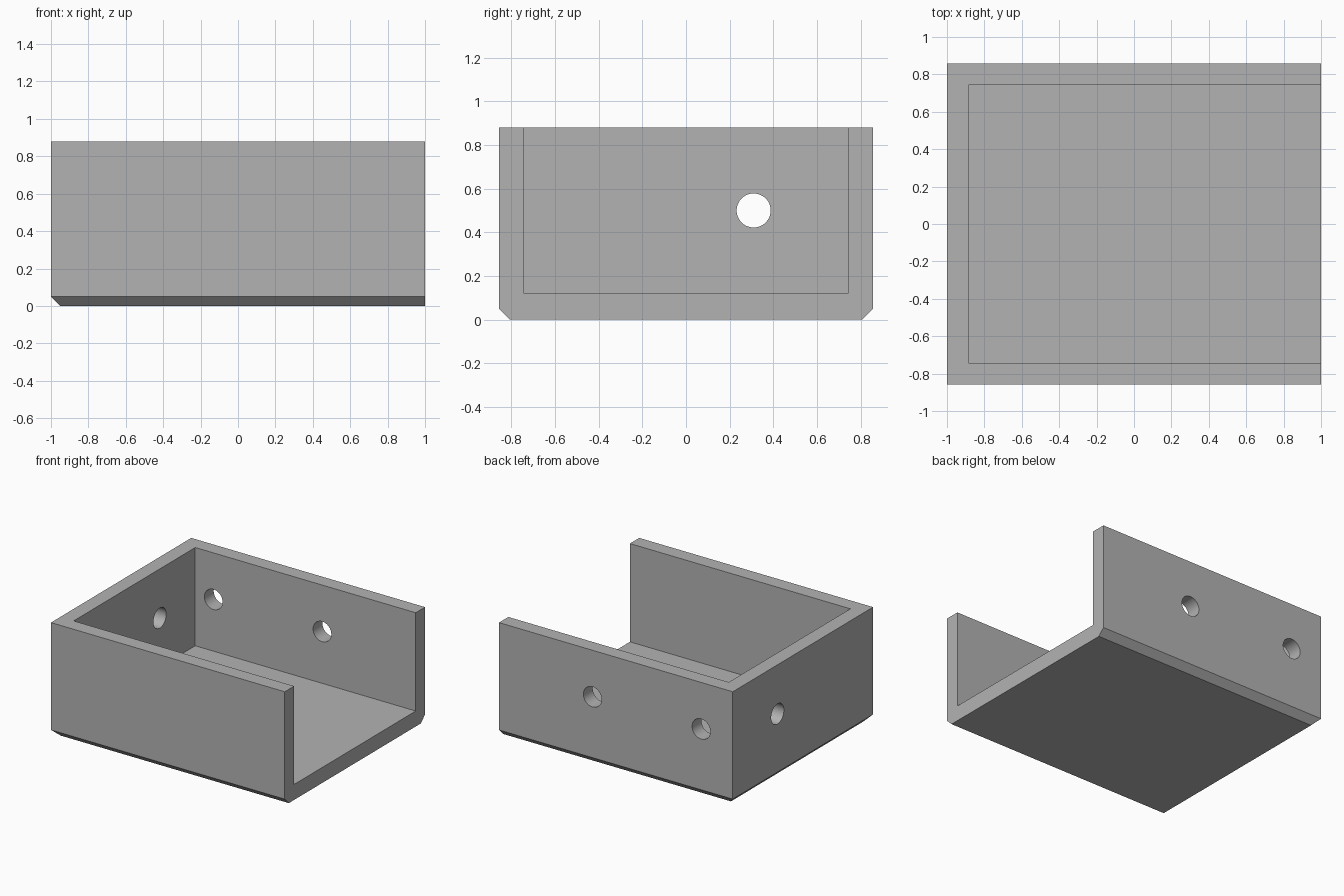
import bpy
import bmesh
import math
from mathutils import Matrix, Vector

if "Cube" in bpy.data.objects:
    bpy.data.objects.remove(bpy.data.objects["Cube"], do_unlink=True)

HALF_X, HALF_Y, HEIGHT = 1.0, 0.857, 0.88
WALL, FLOOR, CHAMFER = 0.114, 0.12, 0.05
HOLE_RADIUS = 0.078

grey = bpy.data.materials.new("plain grey")
grey.use_nodes = True
colour = (0.45, 0.45, 0.45, 1)
grey.diffuse_color = colour
grey.node_tree.nodes["Principled BSDF"].inputs["Base Color"].default_value = colour


def add_object(name, bm):
    mesh = bpy.data.meshes.new(name)
    bm.to_mesh(mesh)
    bm.free()
    mesh.materials.append(grey)
    obj = bpy.data.objects.new(name, mesh)
    bpy.context.collection.objects.link(obj)
    return obj


def box(low, high):
    low, high = Vector(low), Vector(high)
    bm = bmesh.new()
    size = Matrix.Diagonal((high - low).to_4d())
    bmesh.ops.create_cube(bm, size=1, matrix=Matrix.Translation((low + high) / 2) @ size)
    return bm


def drill(name, centre, axis):
    bm = bmesh.new()
    turn = Matrix.Rotation(math.pi / 2, 4, axis)
    bmesh.ops.create_cone(bm, cap_ends=True, segments=48, radius1=HOLE_RADIUS,
                          radius2=HOLE_RADIUS, depth=0.4,
                          matrix=Matrix.Translation(centre) @ turn)
    return add_object(name, bm)


# Outer block, chamfered under the three walled sides
bm = box((-HALF_X, -HALF_Y, 0), (HALF_X, HALF_Y, HEIGHT))
edges = [e for e in bm.edges
         if all(v.co.z < 0.01 for v in e.verts) and any(v.co.x < 0 for v in e.verts)]
bmesh.ops.bevel(bm, geom=edges, offset=CHAMFER, segments=1, affect='EDGES')
bracket = add_object("open_tray", bm)

# Cavity open at the top and the right end, plus the screw holes
cutters = [
    add_object("cavity_cutter", box((-HALF_X + WALL, -HALF_Y + WALL, FLOOR),
                                    (HALF_X + 0.5, HALF_Y - WALL, HEIGHT + 0.5))),
    drill("end_hole_cutter", (-HALF_X, 0.31, 0.5), 'Y'),
]
for x in (-0.73, 0.2):
    cutters.append(drill("back_hole_cutter", (x, HALF_Y, 0.52), 'X'))

bpy.context.view_layer.objects.active = bracket
bracket.select_set(True)
for cutter in cutters:
    cutter.hide_render = True
    cut = bracket.modifiers.new(cutter.name, 'BOOLEAN')
    cut.operation = 'DIFFERENCE'
    cut.solver = 'EXACT'
    cut.object = cutter
    bpy.ops.object.modifier_apply(modifier=cut.name)
    bpy.data.objects.remove(cutter, do_unlink=True)

# Round hole walls smooth, all other edges crisp
bpy.ops.object.shade_smooth_by_angle(angle=math.radians(30))
